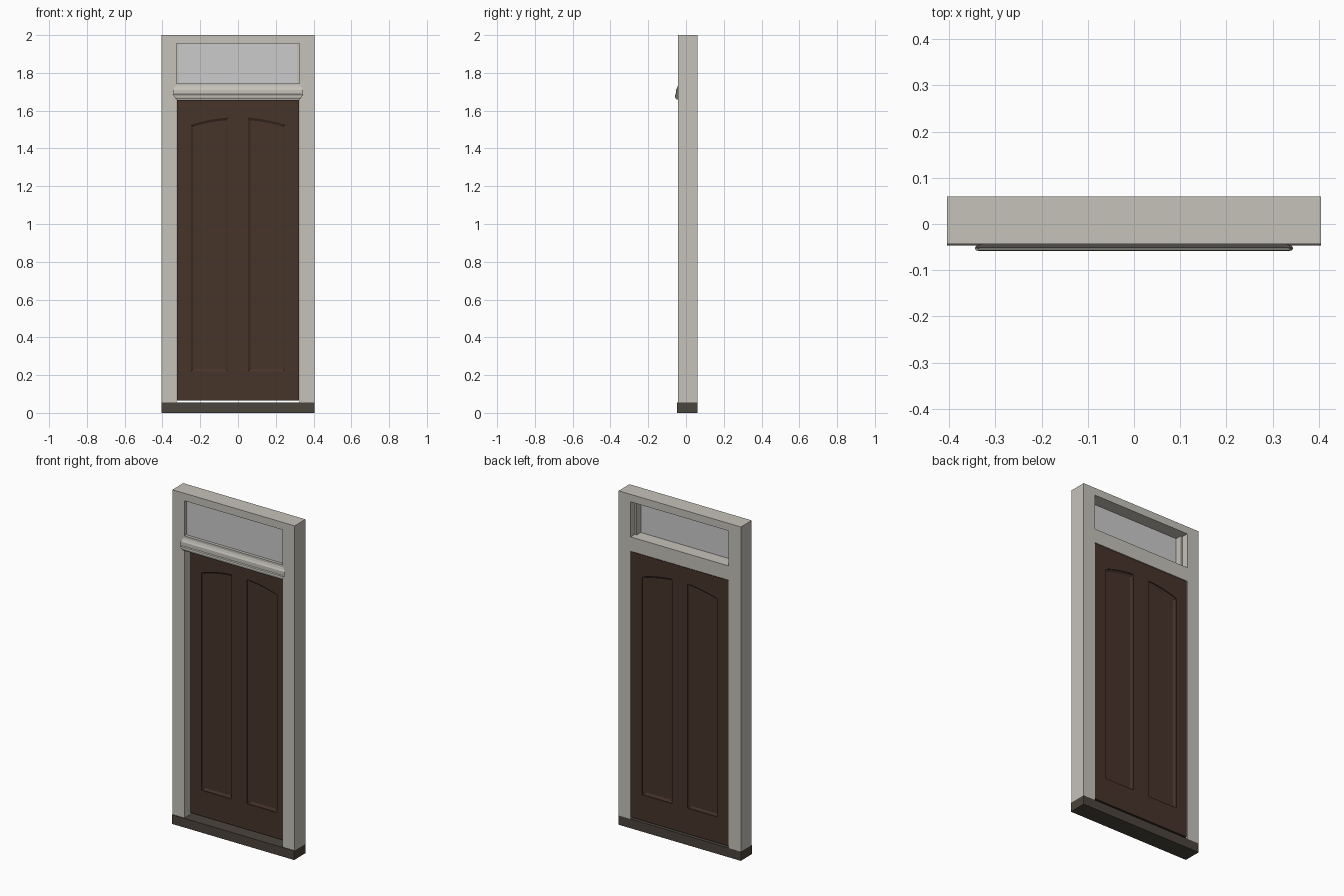
import bpy, bmesh

if "Cube" in bpy.data.objects:
    bpy.data.objects.remove(bpy.data.objects["Cube"])


def material(name, rgb):
    m = bpy.data.materials.new(name)
    m.diffuse_color = (*rgb, 1)
    m.use_nodes = True
    m.node_tree.nodes["Principled BSDF"].inputs["Base Color"].default_value = m.diffuse_color
    return m


FRAME = material("painted_frame", (0.56, 0.54, 0.49))
WOOD = material("dark_wood", (0.062, 0.033, 0.023))
STONE = material("dark_sill", (0.07, 0.058, 0.046))


def loft(name, rings, mat=None):
    """Solid from a stack of matching closed rings, capped at both ends."""
    bm = bmesh.new()
    loops = [[bm.verts.new(p) for p in r] for r in rings]
    n = len(loops[0])
    for a, b in zip(loops, loops[1:]):
        for i in range(n):
            j = (i + 1) % n
            bm.faces.new((a[i], a[j], b[j], b[i]))
    bm.faces.new(loops[0])
    bm.faces.new(loops[-1])
    bmesh.ops.recalc_face_normals(bm, faces=bm.faces)
    me = bpy.data.meshes.new(name)
    bm.to_mesh(me)
    bm.free()
    ob = bpy.data.objects.new(name, me)
    bpy.context.collection.objects.link(ob)
    if mat:
        me.materials.append(mat)
    return ob


def box(name, x0, x1, y0, y1, z0, z1, mat=None):
    return loft(name, [[(x0, y0, z), (x1, y0, z), (x1, y1, z), (x0, y1, z)]
                       for z in (z0, z1)], mat)


# Outer frame
F, B = -0.043, 0.06
box("sill", -0.405, 0.405, -0.047, B, 0, 0.055, STONE)
box("head", -0.405, 0.405, F, B, 1.955, 2.0, FRAME)
box("transom", -0.325, 0.325, F, B, 1.66, 1.745, FRAME)
for side, s in (("left", -1), ("right", 1)):
    box(side + "_jamb", *sorted((s * 0.325, s * 0.405)), F, B, 0.055, 1.955, FRAME)
    # Glazing stop in front half of the fanlight
    box(side + "_glazing_stop", *sorted((s * 0.313, s * 0.325)), -0.025, 0.02,
        1.745, 1.955, FRAME)

# Fanlight pane
box("fanlight_glass", -0.325, 0.325, -0.025, -0.019, 1.745, 1.955)

# Drip moulding on the transom: profile of (y, z, half width)
profile = [(-0.042, 1.735, 0.325), (-0.047, 1.72, 0.341), (-0.052, 1.71, 0.345),
           (-0.052, 1.687, 0.345), (-0.057, 1.683, 0.342), (-0.058, 1.675, 0.338),
           (-0.056, 1.667, 0.333), (-0.05, 1.66, 0.325), (-0.042, 1.66, 0.325)]
loft("drip_moulding", [[(s * w, y, z) for y, z, w in profile] for s in (-1, 1)], FRAME)

# Door leaf with arched recessed panels on both faces
D0, D1 = 0.012, 0.058
door = box("door_leaf", -0.322, 0.322, D0, D1, 0.066, 1.657, WOOD)


def panel_ring(s, inset, y):
    a, b = 0.052 + inset, 0.25 - inset
    pts = [(s * a, y, 0.22 + inset), (s * b, y, 0.22 + inset)]
    for i in range(9):
        x = b + (a - b) * i / 8
        pts.append((s * x, y, 1.565 - inset - 0.04 * (x / 0.25) ** 2))
    return pts


cutters = []
for s in (-1, 1):
    for face, d in ((D0, 1), (D1, -1)):
        rings = [panel_ring(s, i, face + d * y)
                 for i, y in ((0, -0.01), (0, 0.005), (0.013, 0.013))]
        c = loft("panel_cutter", rings, WOOD)
        c.hide_render = True
        cutters.append(c)
        mod = door.modifiers.new("panel", 'BOOLEAN')
        mod.object = c
        mod.operation = 'DIFFERENCE'
        mod.solver = 'EXACT'

# Bake the recesses and drop the cutters
dg = bpy.context.evaluated_depsgraph_get()
baked = bpy.data.meshes.new_from_object(door.evaluated_get(dg))
door.modifiers.clear()
door.data = baked
for c in cutters:
    bpy.data.objects.remove(c)
